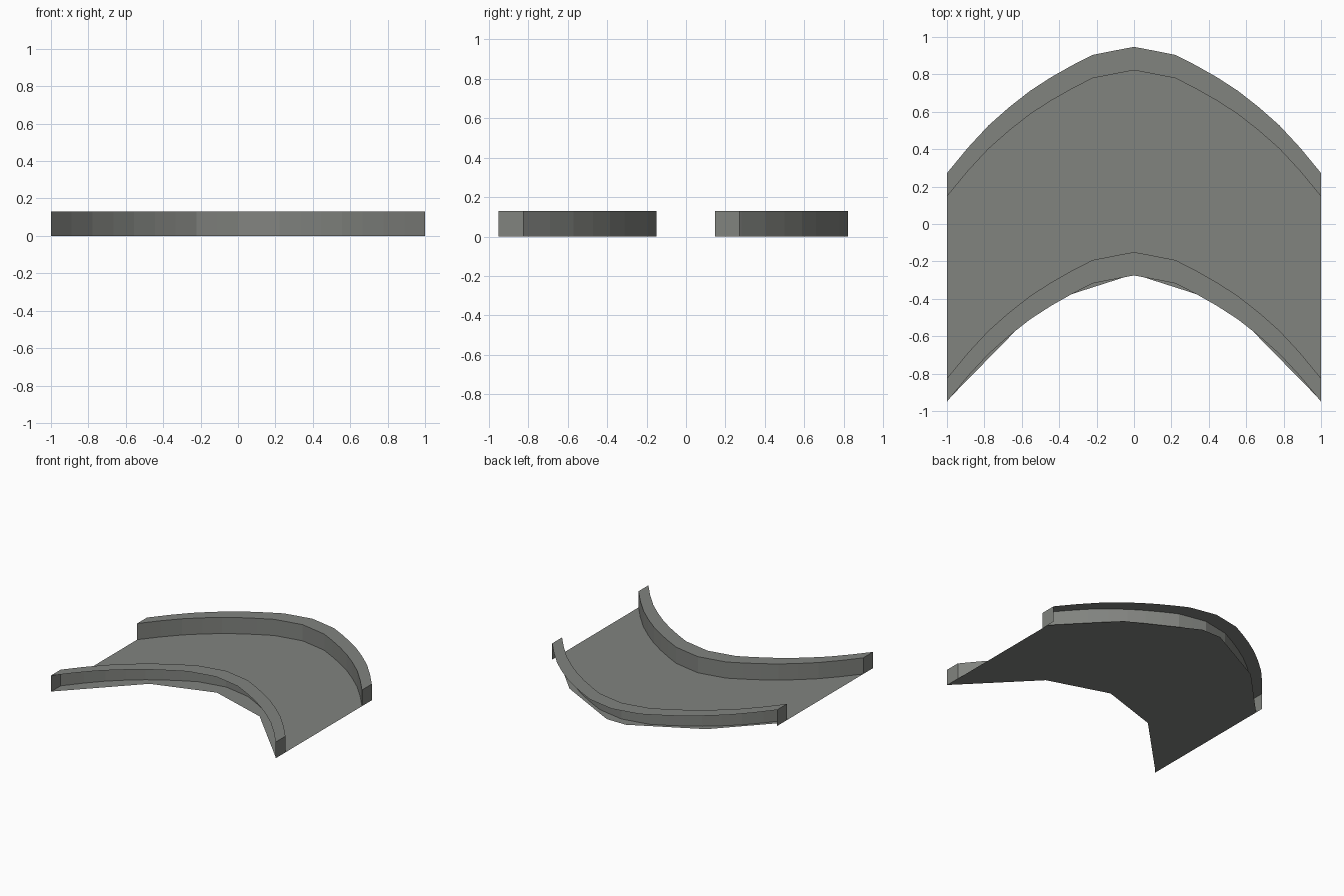
import bpy

if "Cube" in bpy.data.objects:
    bpy.data.objects.remove(bpy.data.objects["Cube"])

mat = bpy.data.materials.new("stone grey")
mat.diffuse_color = (0.22, 0.228, 0.212, 1)
mat.use_nodes = True
mat.node_tree.nodes["Principled BSDF"].inputs["Base Color"].default_value = mat.diffuse_color

H = 0.13       # curb height
W = 0.125      # curb width
# drop of the arc from its crown, one value per segment from centre to end
DROP = [0, .021, .043, .1, .163, .235, .322, .42, .54, .675]
N = len(DROP) - 1
ARC = [(i / N, -DROP[abs(i)]) for i in range(-N, N + 1)]


def add(name, verts, faces):
    me = bpy.data.meshes.new(name)
    me.from_pydata(verts, [], faces)
    me.materials.append(mat)
    me.update()
    ob = bpy.data.objects.new(name, me)
    bpy.context.collection.objects.link(ob)
    return ob


def curb(name, crown, side):
    """Open shell: road-side wall, top strip and end caps.
    side = +1 means the curb extends to +y from its road-side edge."""
    verts, faces = [], []
    for x, d in ARC:
        yi = crown + d
        yo = yi + side * W
        verts += [(x, yi, 0), (x, yi, H), (x, yo, H), (x, yo, 0)]
    for i in range(2 * N):
        a, b = 4 * i, 4 * i + 4
        for k in (0, 1):          # wall, then top
            f = (a + k, b + k, b + k + 1, a + k + 1)
            faces.append(f if side > 0 else f[::-1])
    e = 8 * N
    caps = [(0, 1, 2, 3), (e + 3, e + 2, e + 1, e)]
    faces += caps if side > 0 else [c[::-1] for c in caps]
    return add(name, verts, faces)


curb("back_curb", 0.822, 1)
curb("front_curb", -0.15, -1)

# road surface: thin sheet with a coarser outline than the curbs
front = [(-1, -.945), (-.49, -.425), (0, -.268), (.49, -.425), (1, -.945)]
back = [(1, .205), (.61, .61), (.085, .885), (-.085, .885), (-.61, .61), (-1, .205)]
outline = [(x, y, 0) for x, y in front + back]
add("road_surface", outline, [tuple(range(len(outline)))])
